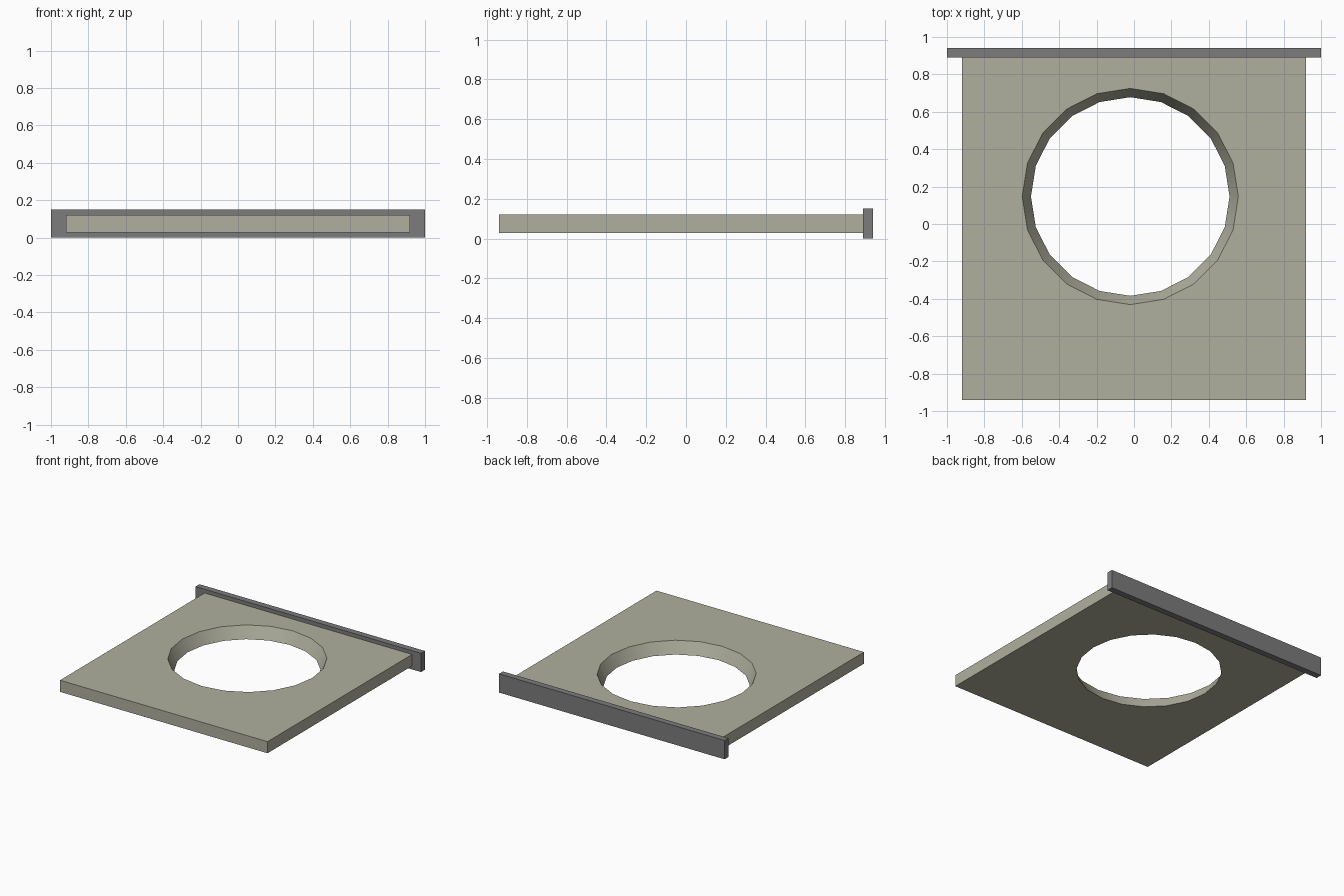
import bpy, bmesh, math

if "Cube" in bpy.data.objects:
    bpy.data.objects.remove(bpy.data.objects["Cube"])


def material(name, rgb):
    m = bpy.data.materials.new(name)
    m.diffuse_color = (*rgb, 1)
    m.use_nodes = True
    m.node_tree.nodes["Principled BSDF"].inputs["Base Color"].default_value = m.diffuse_color
    return m


def finish(bm, name, mat):
    bmesh.ops.recalc_face_normals(bm, faces=bm.faces[:])
    me = bpy.data.meshes.new(name)
    bm.to_mesh(me)
    bm.free()
    me.materials.append(mat)
    ob = bpy.data.objects.new(name, me)
    bpy.context.collection.objects.link(ob)
    return ob


def loop(bm, points, z):
    vs = [bm.verts.new((x, y, z)) for x, y in points]
    return vs, [bm.edges.new((vs[i - 1], vs[i])) for i in range(len(vs))]


def walls(bm, low, high, smooth=False):
    for i in range(len(low)):
        f = bm.faces.new((low[i - 1], low[i], high[i], high[i - 1]))
        f.smooth = smooth


def rect(x0, x1, y0, y1):
    return [(x0, y0), (x1, y0), (x1, y1), (x0, y1)]


def circle(cx, cy, r, n=20):
    return [(cx + r * math.cos(math.tau * i / n), cy + r * math.sin(math.tau * i / n))
            for i in range(n)]


stone = material("pale_olive_grey", (0.43, 0.43, 0.345))
steel = material("dark_grey", (0.2, 0.2, 0.205))

# Flat plate with an off-centre hole that narrows towards the bottom
bm = bmesh.new()
outer, inner = [], []
for z, r in ((0.027, 0.531), (0.12, 0.578)):
    ov, oe = loop(bm, rect(-0.92, 0.92, -0.94, 0.89), z)
    iv, ie = loop(bm, circle(-0.02, 0.147, r), z)
    bmesh.ops.triangle_fill(bm, edges=oe + ie, use_beauty=True,
                            normal=(0, 0, 1 if z > 0.1 else -1))
    for e in ie:
        e.smooth = False
    outer.append(ov)
    inner.append(iv)
walls(bm, *outer)
walls(bm, *inner, smooth=True)
finish(bm, "plate", stone)

# Raised bar along the back edge
bm = bmesh.new()
bmesh.ops.create_cube(bm, size=1)
bmesh.ops.scale(bm, vec=(2, 0.05, 0.15), verts=bm.verts[:])
bmesh.ops.translate(bm, vec=(0, 0.915, 0.075), verts=bm.verts[:])
finish(bm, "back_bar", steel)
